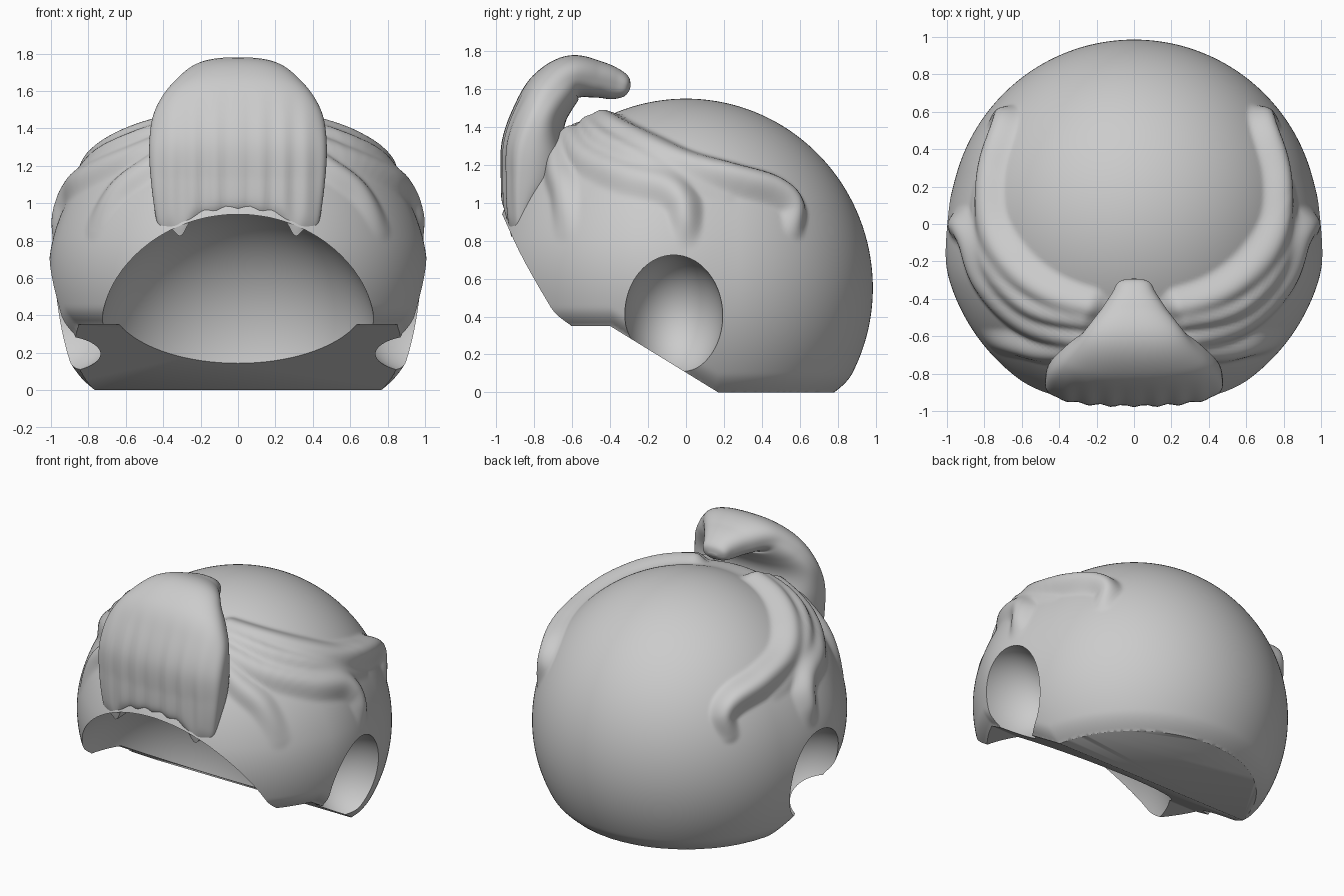
import bpy, bmesh, math
from mathutils import Vector
from mathutils.kdtree import KDTree

if "Cube" in bpy.data.objects:
    bpy.data.objects.remove(bpy.data.objects["Cube"])

CENTRE = Vector((0, 0, 0.55))
R = 0.986


def spline(pts, steps):
    """Catmull-Rom through tuples of any length."""
    out = []
    p = [pts[0]] + list(pts) + [pts[-1]]
    for i in range(1, len(p) - 2):
        for s in range(steps):
            t = s / steps
            out.append([0.5 * (2 * b + (c - a) * t + (2 * a - 5 * b + 4 * c - d) * t * t
                               + (3 * b - a - 3 * c + d) * t ** 3)
                        for a, b, c, d in zip(*p[i - 1:i + 3])])
    return out + [list(pts[-1])]


def ramp(t):
    t = max(0.0, min(1.0, t))
    return t * t * (3 - 2 * t)


def make(name, bm):
    bmesh.ops.recalc_face_normals(bm, faces=bm.faces)
    me = bpy.data.meshes.new(name)
    bm.to_mesh(me)
    bm.free()
    ob = bpy.data.objects.new(name, me)
    bpy.context.collection.objects.link(ob)
    return ob


def ellipsoid(name, loc, radii):
    bm = bmesh.new()
    bmesh.ops.create_uvsphere(bm, u_segments=96, v_segments=48, radius=1)
    bmesh.ops.scale(bm, vec=radii, verts=bm.verts)
    bmesh.ops.translate(bm, vec=loc, verts=bm.verts)
    return make(name, bm)


def smooth(ob, deg):
    bpy.ops.object.select_all(action='DESELECT')
    ob.select_set(True)
    bpy.context.view_layer.objects.active = ob
    bpy.ops.object.shade_smooth_by_angle(angle=math.radians(deg))


# Swept hair strands: side-view (y, z, half width, height) laid on the head
strands = [
    [(-.42, 1.41, .09, .065), (-.35, 1.36, .1, .07), (-.2, 1.28, .11, .07), (0, 1.19, .11, .075),
     (.25, 1.12, .11, .085), (.46, 1.06, .105, .085), (.56, .98, .09, .07), (.57, .87, .07, .02)],
    [(-.48, 1.37, .08, .05), (-.4, 1.27, .1, .055), (-.2, 1.18, .1, .045),
     (0, 1.11, .09, .025), (.2, 1.06, .08, .01)],
    [(-.58, 1.3, .09, .05), (-.5, 1.2, .1, .05), (-.3, 1.11, .11, .05), (-.1, 1.06, .11, .06),
     (-.02, .99, .1, .065), (.0, .9, .085, .05), (.0, .82, .07, .01)],
    [(-.64, 1.25, .08, .05), (-.64, 1.14, .09, .05), (-.61, 1.03, .09, .045), (-.6, .86, .08, .01)],
]
samples = []
for n, s in enumerate(strands):
    for y, z, w, h in spline(s, 14):
        x = math.sqrt(max(0.0, R * R - y * y - (z - .55) ** 2))
        samples.append((Vector((x, y, z - .55)).normalized(), w, h, n))
tree = KDTree(len(samples))
for i, s in enumerate(samples):
    tree.insert(s[0], i)
tree.balance()

# Head of hair: fine sphere, fuller in front, raised along the strands
bm = bmesh.new()
bmesh.ops.create_icosphere(bm, subdivisions=7, radius=1)
for v in bm.verts:
    d = v.co.normalized()
    bumps = [0.0] * len(strands)
    for _, i, dist in tree.find_range(Vector((abs(d.x), d.y, d.z)), .14):
        _, w, h, n = samples[i]
        t = dist / (w * 1.15)
        if t < 1:
            bumps[n] = max(bumps[n], h * (1 - t * t) ** 2)
    bump = sum(b ** 2.5 for b in bumps) ** .4
    z = .55 + d.z
    full = ramp((1.29 - .45 * d.y - z) / .2) * ramp((.28 - d.y) / .6) * ramp((z - .1) / .7)
    v.co = CENTRE + d * (R + bump + .058 * full)
    v.co.z += .014 * max(0.0, d.z)
    # rounded lower rim
    rim = v.co.z - max(0.0, min(.35, (.17 - v.co.y) * .614))
    if rim < .1:
        k = 1 - .045 * (min(.1, .1 - rim) / .1) ** 2
        v.co.x *= k
        v.co.y *= k
head = make("hair_shell", bm)

# Cutters: underside, face hollow, two ear hollows
bm = bmesh.new()
outline = [(-1.3, -.6), (-1.3, .35), (-.4, .35), (.17, 0), (1.3, 0), (1.3, -.6)]
face = bm.faces.new([bm.verts.new((-1.3, y, z)) for y, z in outline])
ext = bmesh.ops.extrude_face_region(bm, geom=[face])
bmesh.ops.translate(bm, vec=(2.6, 0, 0),
                    verts=[g for g in ext["geom"] if isinstance(g, bmesh.types.BMVert)])
cutters = [make("underside_cutter", bm),
           ellipsoid("face_cutter", (0, -.75, .225), (.75, .69, .755))]
for side in (-1, 1):
    cutters.append(ellipsoid("ear_cutter", (side * .99, -.065, .4), (.36, .26, .325)))
for c in cutters:
    c.hide_render = True
    m = head.modifiers.new("cut", 'BOOLEAN')
    m.operation = 'DIFFERENCE'
    m.solver = 'EXACT'
    m.object = c
bpy.context.view_layer.objects.active = head
for m in list(head.modifiers):
    bpy.ops.object.modifier_apply(modifier=m.name)
for c in cutters:
    bpy.data.objects.remove(c)
smooth(head, 40)

# Front quiff: lofted sections (y, z, half width, front thickness, back thickness)
path = [(-.875, .965, .41, .07, .05), (-.875, 1.01, .44, .09, .1), (-.87, 1.12, .465, .1, .25),
        (-.845, 1.3, .475, .125, .25), (-.775, 1.46, .455, .14, .15), (-.7, 1.575, .39, .145, .13),
        (-.6, 1.655, .29, .125, .11), (-.47, 1.645, .185, .105, .09), (-.375, 1.625, .12, .085, .08),
        (-.315, 1.61, .085, .055, .05), (-.295, 1.605, .03, .01, .01)]
rows = spline(path, 8)
SEG = 128
bm = bmesh.new()
rings = []
for i, (y, z, w, front, back) in enumerate(rows):
    a, b = rows[max(i - 1, 0)], rows[min(i + 1, len(rows) - 1)]
    tan = Vector((0, b[0] - a[0], b[1] - a[1])).normalized()
    n = Vector((0, -tan.z, tan.y))
    fade = max(0.0, min(1.0, (1.55 - z) / .4)) if y < -.65 else 0.0
    ring = []
    for k in range(SEG):
        th = 2 * math.pi * k / SEG
        c, s = math.cos(th), math.sin(th)
        x = w * math.copysign(abs(c) ** .8, c)
        off = (front if s > 0 else back) * math.copysign(abs(s) ** .8, s)
        if s > 0:  # combed grooves down the front
            off += .008 * fade * s * math.cos(x * 52)
        co = Vector((x, y, z)) + n * off
        # lower edge follows the face opening, with two hanging tips
        low = max(0.0, min(1.0, (1.15 - z) / .185)) if y < -.8 else 0.0
        arc = .75 - math.sqrt(.75 ** 2 - x * x)
        co.z -= low ** 2 * (arc + .075 * math.exp(-((abs(x) - .305) / .04) ** 2))
        ring.append(bm.verts.new(co))
    rings.append(ring)
for r0, r1 in zip(rings, rings[1:]):
    for k in range(SEG):
        j = (k + 1) % SEG
        bm.faces.new((r0[k], r0[j], r1[j], r1[k]))
# close the lower edge with straight strips, and the tip with one face
for k in range(SEG // 2):
    quad = [rings[0][k], rings[0][k + 1], rings[0][(SEG - k - 1) % SEG], rings[0][(SEG - k) % SEG]]
    bm.faces.new(list(dict.fromkeys(quad)))
bm.faces.new(rings[-1])
smooth(make("quiff", bm), 50)
